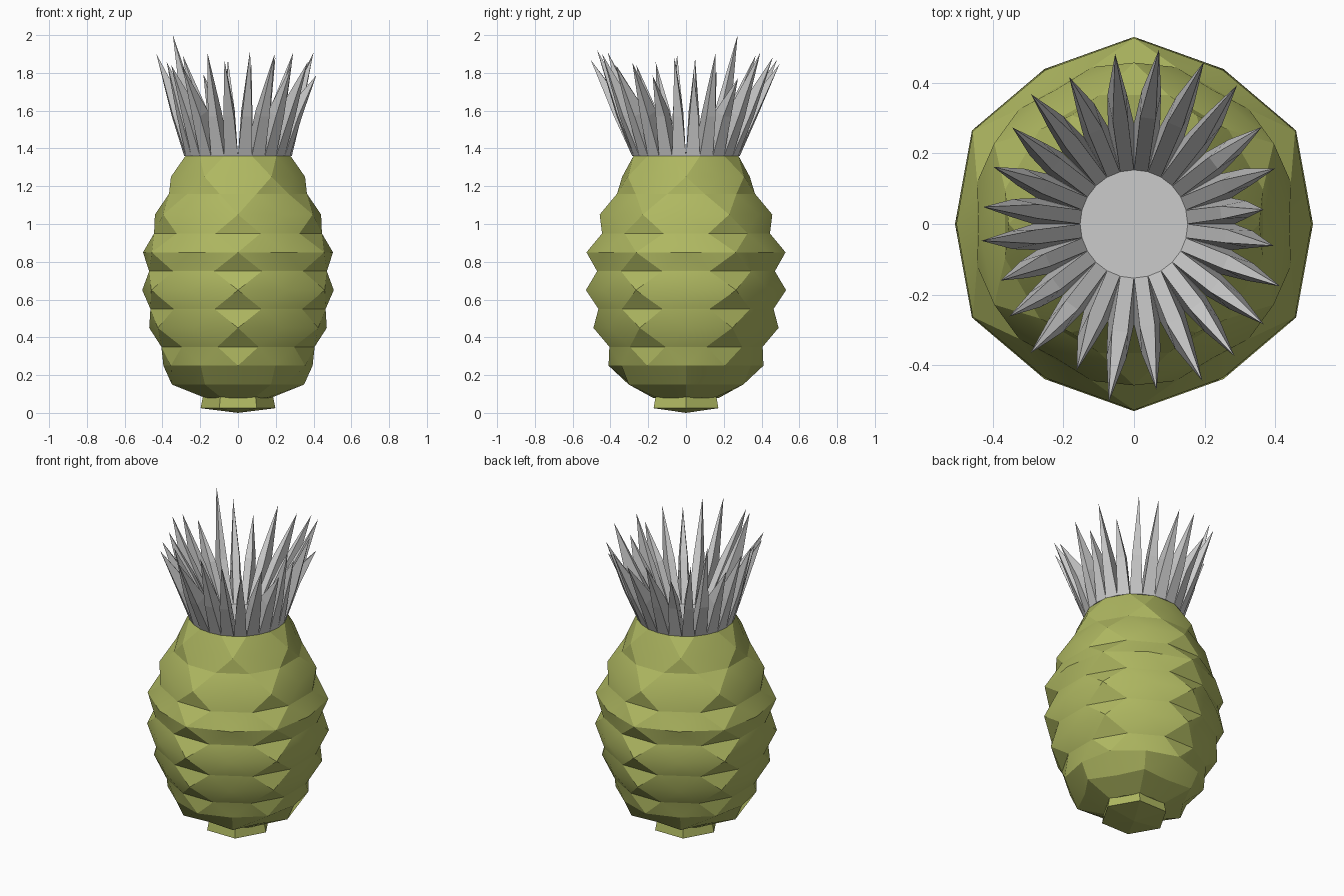
import bpy, bmesh, math, random

if "Cube" in bpy.data.objects:
    bpy.data.objects.remove(bpy.data.objects["Cube"])
random.seed(4)

def polar(r, deg, z):
    a = math.radians(deg)
    return (r * math.cos(a), r * math.sin(a), z)

def finish(bm, name, mat=None):
    bmesh.ops.recalc_face_normals(bm, faces=bm.faces)
    me = bpy.data.meshes.new(name)
    bm.to_mesh(me)
    bm.free()
    ob = bpy.data.objects.new(name, me)
    bpy.context.collection.objects.link(ob)
    if mat:
        me.materials.append(mat)
    return ob

def smooth(ob, deg):
    bpy.ops.object.select_all(action='DESELECT')
    ob.select_set(True)
    bpy.context.view_layer.objects.active = ob
    bpy.ops.object.shade_smooth_by_angle(angle=math.radians(deg))

skin = bpy.data.materials.new("fruit_skin")
skin.diffuse_color = (0.43, 0.48, 0.12, 1)
skin.use_nodes = True
skin.node_tree.nodes["Principled BSDF"].inputs["Base Color"].default_value = skin.diffuse_color

# Fruit body: staggered 12-sided rings (z, even radius, odd radius, twist)
rings = [(0.08, .175, .175, 0), (0.15, .35, .29, 0), (0.25, .395, .41, 0),
         (0.35, .42, .42, 15), (0.45, .47, .49, 0), (0.55, .48, .48, 15),
         (0.65, .507, .53, 0), (0.75, .487, .487, 15), (0.85, .503, .527, 0),
         (0.95, .46, .46, 15), (1.05, .44, .457, 0), (1.16, .378, .378, 15),
         (1.25, .355, .338, 0), (1.36, .288, .288, 15)]
bm = bmesh.new()
loops = []
for z, re, ro, tw in rings:
    loops.append([bm.verts.new(polar(ro if i % 2 else re, 30 * i + tw, z)) for i in range(12)])
for k in range(len(rings) - 1):
    a, b, ta, tb = loops[k], loops[k + 1], rings[k][3], rings[k + 1][3]
    for i in range(12):
        j = (i + 1) % 12
        if ta == tb:
            bm.faces.new((a[i], a[j], b[j], b[i]))
        elif tb > ta:
            bm.faces.new((a[i], b[i], b[i - 1]))
            bm.faces.new((a[i], a[j], b[i]))
        else:
            bm.faces.new((b[i], a[i], a[i - 1]))
            bm.faces.new((b[i], b[j], a[i]))
bm.faces.new(loops[0])
bm.faces.new(loops[-1])
smooth(finish(bm, "fruit_body", skin), 20)

# Hexagonal stub under the fruit, with a shallow point
bm = bmesh.new()
top = [bm.verts.new(polar(.185, 60 * i, .09)) for i in range(6)]
low = [bm.verts.new(polar(.198, 60 * i, .025)) for i in range(6)]
tip = bm.verts.new((0, 0, 0))
for i in range(6):
    j = (i + 1) % 6
    bm.faces.new((top[i], top[j], low[j], low[i]))
    bm.faces.new((low[i], low[j], tip))
bm.faces.new(top)
finish(bm, "stub", skin)

# Crown floor
bm = bmesh.new()
bm.faces.new([bm.verts.new(polar(.27, 30 * i, 1.365)) for i in range(12)])
finish(bm, "crown_floor")

# Crown: 24 tapering leaves leaning outward
reach = [.37, .43, .455, .49, .50, .50, .485, .455, .47, .44, .43, .43,
         .435, .41, .44, .47, .445, .51, .475, .485, .47, .465, .45, .40]
tall = {9: 2.0, 1: 1.91, 11: 1.88, 17: 1.87, 18: 1.92, 6: 1.87}
bm = bmesh.new()
for k, r in enumerate(reach):
    ang = 7.5 + 15 * k
    h = tall.get(k, random.uniform(1.76, 1.92))
    def section(r0, r1, half, z0, z1):
        return [bm.verts.new(polar(rr, ang + s * half, z))
                for rr, s, z in ((r0, -1, z0), (r1, -1, z1), (r1, 1, z1), (r0, 1, z0))]
    ro = .29 + (r - .29) * .42
    base = section(.15, .285, 7.5, 1.36, 1.36)
    mid = section(ro - .075, ro, 4.2, 1.6, 1.57)
    tip = bm.verts.new(polar(r, ang + random.uniform(-1.5, 1.5), h))
    for i in range(4):
        j = (i + 1) % 4
        bm.faces.new((base[i], base[j], mid[j], mid[i]))
        bm.faces.new((mid[i], mid[j], tip))
    bm.faces.new(base)
finish(bm, "crown_leaves")
